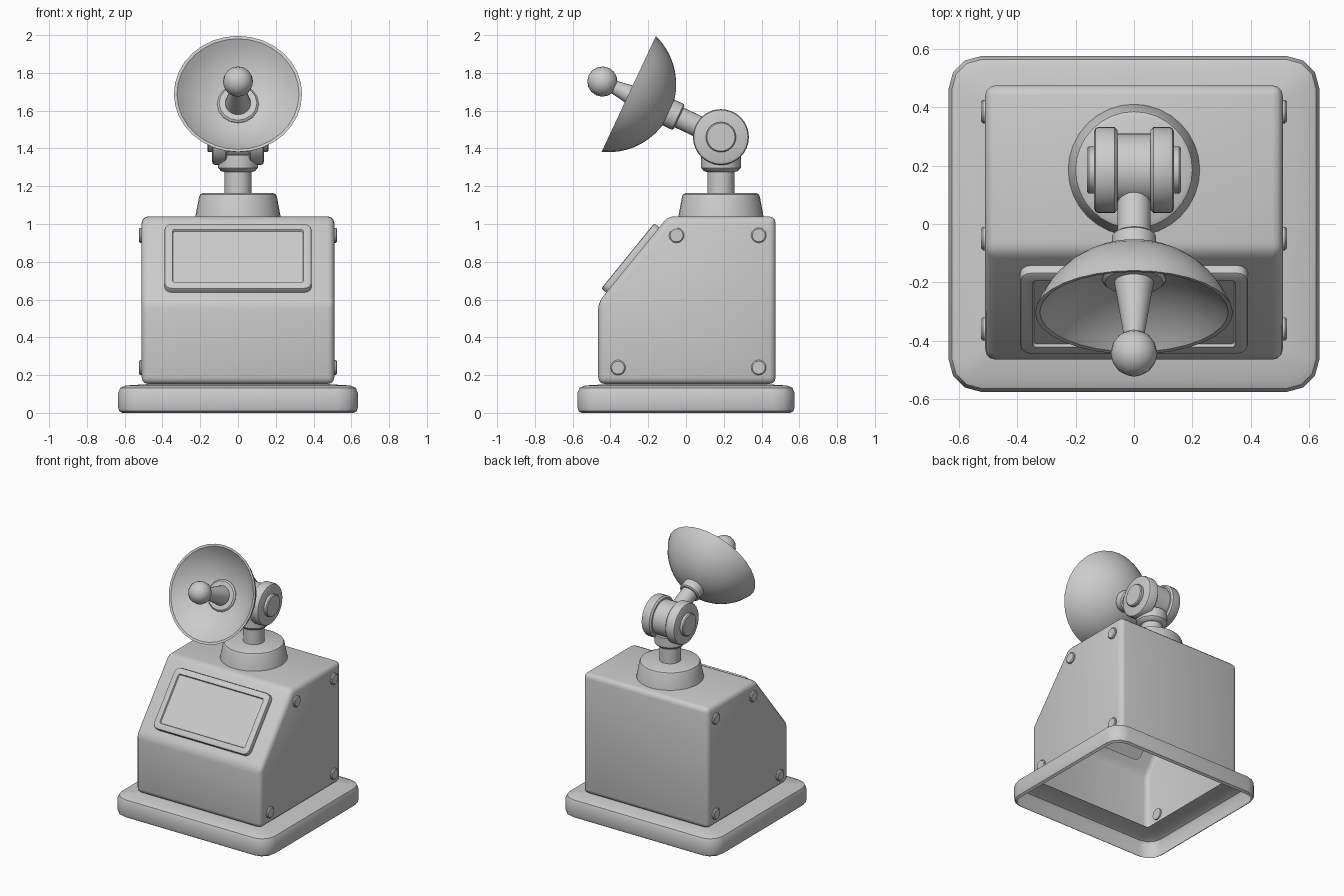
import bpy, bmesh, math
from mathutils import Matrix, Vector

if "Cube" in bpy.data.objects:
    bpy.data.objects.remove(bpy.data.objects["Cube"])

grey = bpy.data.materials.new("light grey")
grey.diffuse_color = (0.6, 0.6, 0.6, 1)
grey.use_nodes = True
grey.node_tree.nodes["Principled BSDF"].inputs["Base Color"].default_value = grey.diffuse_color


def finish(name, bm, matrix=Matrix(), angle=35, normals=True):
    """Turn a bmesh into a smooth-by-angle object."""
    if normals:
        bmesh.ops.recalc_face_normals(bm, faces=bm.faces)
    bm.transform(matrix)
    mesh = bpy.data.meshes.new(name)
    bm.to_mesh(mesh)
    bm.free()
    mesh.materials.append(grey)
    ob = bpy.data.objects.new(name, mesh)
    bpy.context.collection.objects.link(ob)
    bpy.ops.object.select_all(action='DESELECT')
    ob.select_set(True)
    bpy.context.view_layer.objects.active = ob
    bpy.ops.object.shade_smooth_by_angle(angle=math.radians(angle))
    return ob


def loft(bm, rings, cap_start, cap_end):
    """Bridge rings of points with quads."""
    vs = [[bm.verts.new(p) for p in ring] for ring in rings]
    n = len(vs[0])
    for a, b in zip(vs, vs[1:]):
        for i in range(n):
            j = (i + 1) % n
            bm.faces.new((a[i], a[j], b[j], b[i]))
    if cap_start:
        bm.faces.new(vs[0][::-1])
    if cap_end:
        bm.faces.new(vs[-1])


def lathe(name, profile, matrix, sides=32, caps=True):
    """Revolve (radius, height) points about the local z axis."""
    bm = bmesh.new()
    rings = [[(max(r, 1e-4) * math.cos(2 * math.pi * i / sides),
               max(r, 1e-4) * math.sin(2 * math.pi * i / sides), h)
              for i in range(sides)] for r, h in profile]
    loft(bm, rings, caps, caps)
    bmesh.ops.remove_doubles(bm, verts=bm.verts, dist=5e-4)
    return finish(name, bm, matrix)


def rounded_ring(hx, hy, r, z, steps=3):
    pts = []
    for q, (sx, sy) in enumerate(((1, 1), (-1, 1), (-1, -1), (1, -1))):
        for k in range(steps + 1):
            a = math.pi / 2 * (q + k / steps)
            pts.append((sx * (hx - r) + r * math.cos(a),
                        sy * (hy - r) + r * math.sin(a), z))
    return pts


def slab(name, hx, hy, r, profile, matrix, cap_start, cap_end):
    """Rounded rectangle stepped through (inset, height) points."""
    bm = bmesh.new()
    rings = [rounded_ring(hx - i, hy - i, max(r - i, 0.012), z) for i, z in profile]
    loft(bm, rings, cap_start, cap_end)
    return finish(name, bm, matrix)


# Hollow base tray, open underneath and under the body
slab("base", 0.635, 0.575, 0.11,
     [(0.022, 0), (0.006, 0.01), (0, 0.03), (0, 0.105), (0.012, 0.133),
      (0.04, 0.145), (0.155, 0.152)], Matrix(), False, False)

# Hollow console body with a sloped front
bm = bmesh.new()
side = [(-0.465, 0.153), (0.475, 0.153), (0.475, 1.04), (-0.095, 1.04), (-0.465, 0.585)]
loft(bm, [[(x, y, z) for y, z in side] for x in (-0.51, 0.51)], True, True)
bmesh.ops.recalc_face_normals(bm, faces=bm.faces)
bmesh.ops.bevel(bm, geom=bm.edges[:], offset=0.035, segments=3, profile=0.5,
                affect='EDGES')
bm.normal_update()
bottom = [f for f in bm.faces if f.normal.z < -0.99 and f.calc_area() > 0.3]
bmesh.ops.delete(bm, geom=bottom, context='FACES')
finish("body", bm)

# Screen frame with a recessed panel on the slope
slope = Matrix.Translation((0, -0.282, 0.81)) @ Matrix.Rotation(math.radians(50.9), 4, 'X')
slab("screen", 0.39, 0.2225, 0.04,
     [(0, -0.01), (0, 0.024), (0.003, 0.031), (0.01, 0.034), (0.043, 0.034),
      (0.047, 0.024)], slope, True, True)

# Side rivets
for s in (-1, 1):
    for y, z in ((-0.05, 0.94), (0.385, 0.94), (-0.36, 0.24), (0.385, 0.24)):
        m = Matrix.Translation((s * 0.5, y, z)) @ Matrix.Rotation(s * math.pi / 2, 4, 'Y')
        lathe("rivet", [(0.04, 0), (0.04, 0.018), (0.034, 0.024)], m, 20)

# Turret pedestal, post and collar
mount = Matrix.Translation((0, 0.185, 0))
lathe("pedestal", [(0.226, 1.037), (0.206, 1.145), (0.2, 1.157), (0.185, 1.164)], mount)
lathe("post", [(0.072, 1.16), (0.072, 1.3)], mount, 24)
lathe("collar", [(0.072, 1.275), (0.09, 1.28), (0.105, 1.297), (0.105, 1.365)], mount, 24)

# Pivot barrel with flanges and end caps
pivot = Matrix.Translation((0, 0.185, 1.46))
lathe("pivot_barrel", [(0.125, -0.07), (0.125, 0.07)],
      pivot @ Matrix.Rotation(math.pi / 2, 4, 'Y'))
for s in (-1, 1):
    m = pivot @ Matrix.Rotation(s * math.pi / 2, 4, 'Y')
    lathe("pivot_flange", [(0.136, 0.057), (0.148, 0.067), (0.148, 0.122),
                           (0.143, 0.132), (0.13, 0.137)], m)
    lathe("pivot_cap", [(0.08, 0.13), (0.08, 0.155), (0.074, 0.161)], m, 24)

# Tilted arm, dish and feed horn
aim = pivot @ Matrix.Rotation(math.radians(64.9), 4, 'X')
lathe("arm", [(0.057, 0.08), (0.057, 0.31)], aim, 24)
lathe("dish_collar", [(0.066, 0.245), (0.075, 0.252), (0.075, 0.325)], aim, 24)


def bowl(radius, depth, rim, steps=10):
    big = (radius ** 2 + depth ** 2) / (2 * depth)
    top = math.asin(min(1, radius / big))
    return [(big * math.sin(top * k / steps),
             rim - depth + big * (1 - math.cos(top * k / steps)))
            for k in range(steps + 1)]


lathe("dish", bowl(0.339, 0.24, 0.539) + bowl(0.323, 0.14, 0.537)[::-1], aim, 32, False)
lathe("feed_collar", [(0.11, 0.38), (0.11, 0.415), (0.1, 0.425), (0.07, 0.425)], aim, 16)
lathe("feed_horn", [(0.07, 0.41), (0.033, 0.64)], aim, 24)

# Ball at the tip
bm = bmesh.new()
bmesh.ops.create_uvsphere(bm, u_segments=16, v_segments=8, radius=0.08)
finish("feed_ball", bm, aim @ Matrix.Translation((0, 0, 0.693)), 60)
